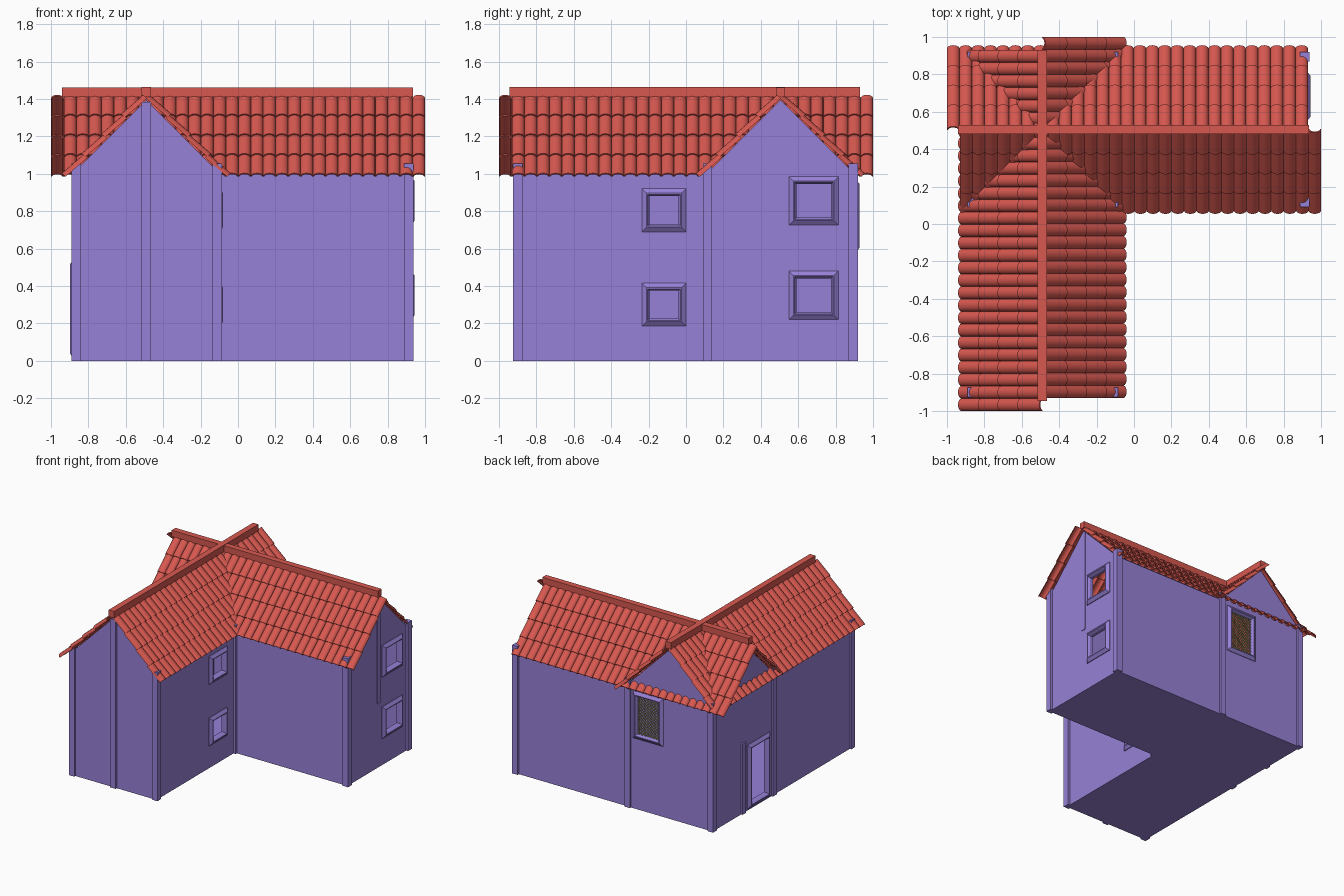
import bpy, bmesh, math
from mathutils import Vector

if "Cube" in bpy.data.objects:
    bpy.data.objects.remove(bpy.data.objects["Cube"])

CX, CY = -0.49, 0.505            # ridge centre lines of the two wings
S2 = math.sqrt(0.5)


def material(name, col):
    m = bpy.data.materials.new(name)
    m.diffuse_color = (*col, 1)
    m.use_nodes = True
    m.node_tree.nodes["Principled BSDF"].inputs["Base Color"].default_value = m.diffuse_color
    return m


RED = material("terracotta", (0.68, 0.098, 0.08))
PURPLE = material("purple_plaster", (0.31, 0.22, 0.68))
KHAKI = material("khaki_lattice", (0.42, 0.39, 0.18))


def finish(name, bm, mat):
    bmesh.ops.recalc_face_normals(bm, faces=bm.faces)
    me = bpy.data.meshes.new(name)
    bm.to_mesh(me)
    bm.free()
    me.materials.append(mat)
    ob = bpy.data.objects.new(name, me)
    bpy.context.collection.objects.link(ob)
    return ob


def loft(bm, rings, caps=True, wrap=False):
    vs = [[bm.verts.new(p) for p in r] for r in rings]
    n = len(vs[0])
    pairs = list(zip(vs, vs[1:])) + ([(vs[-1], vs[0])] if wrap else [])
    for a, b in pairs:
        for i in range(n):
            bm.faces.new((a[i], a[(i + 1) % n], b[(i + 1) % n], b[i]))
    if caps:
        bm.faces.new(vs[0])
        bm.faces.new(vs[-1])


def box(bm, lo, hi):
    loft(bm, [[(lo[0], lo[1], z), (hi[0], lo[1], z), (hi[0], hi[1], z), (lo[0], hi[1], z)]
              for z in (lo[2], hi[2])])


def wing(name, axis, a0, a1, half, z0, apex):
    """Gabled prism whose ridge runs along the given axis."""
    c = CY if axis == 'x' else CX
    prof = [(c - half, z0), (c + half, z0), (c + half, apex - half), (c, apex), (c - half, apex - half)]
    bm = bmesh.new()
    loft(bm, [[(a, u, z) if axis == 'x' else (u, a, z) for u, z in prof] for a in (a0, a1)])
    return finish(name, bm, PURPLE)


def boolean(ob, other, op):
    mod = ob.modifiers.new("cut", 'BOOLEAN')
    mod.operation, mod.object, mod.solver = op, other, 'EXACT'
    bpy.context.view_layer.objects.active = ob
    bpy.ops.object.modifier_apply(modifier=mod.name)
    bpy.data.objects.remove(other)


# hollow L-shaped walls, open under the roof
walls = wing("walls", 'x', -0.875, 0.92, 0.398, 0, 1.395)
boolean(walls, wing("wing_b", 'y', -0.91, 0.905, 0.386, 0, 1.395), 'UNION')
boolean(walls, wing("room_a", 'x', -0.855, 0.90, 0.378, 0.01, 1.6), 'DIFFERENCE')
boolean(walls, wing("room_b", 'y', -0.89, 0.885, 0.366, 0.01, 1.6), 'DIFFERENCE')

# openings: name, wall axis, outward sign, wall position, u range, z range
OPENINGS = [
    ("end_window_upper", 'x', 1, 0.92, 0.55, 0.815, 0.725, 0.985),
    ("end_window_lower", 'x', 1, 0.92, 0.55, 0.815, 0.22, 0.48),
    ("side_window_upper", 'x', 1, -0.104, -0.235, 0.0, 0.69, 0.92),
    ("side_window_lower", 'x', 1, -0.104, -0.235, 0.0, 0.185, 0.415),
    ("back_window", 'y', 1, 0.903, -0.43, -0.155, 0.58, 0.97),
    ("door", 'x', -1, -0.875, 0.17, 0.46, 0.015, 0.54),
]


def place(axis, s, wall, u, d, z):
    return (wall + s * d, u, z) if axis == 'x' else (u, wall + s * d, z)


for name, ax, s, wall, u0, u1, z0, z1 in OPENINGS:
    def rect(inset, d):
        return [place(ax, s, wall, u, d, z) for u, z in (
            (u0 + inset, z0 + inset), (u1 - inset, z0 + inset),
            (u1 - inset, z1 - inset), (u0 + inset, z1 - inset))]
    cut = bmesh.new()
    loft(cut, [rect(0.035, -0.05), rect(0.035, 0.05)])
    boolean(walls, finish("cutter", cut, PURPLE), 'DIFFERENCE')
    # bevelled frame
    bm = bmesh.new()
    loft(bm, [rect(0.0, -0.005), rect(0.0, 0.006), rect(0.024, 0.024),
              rect(0.03, 0.024), rect(0.04, 0.008), rect(0.04, -0.02)], caps=False)
    finish(name + "_frame", bm, PURPLE)

# diagonal lattice in the back window
bm = bmesh.new()
u0, u1, z0, z1, t = -0.39, -0.195, 0.62, 0.93, 0.005
for sgn in (1, -1):
    for i in range(-8, 25):
        c = i * 0.026
        pts = []
        # clip the diagonal u = a + sgn * v to the opening
        a = u0 + (c - 0.16 if sgn > 0 else c)
        v0, v1 = sorted(((u0 - a) * sgn, (u1 - a) * sgn))
        v0, v1 = max(0, v0), min(z1 - z0, v1)
        if v1 - v0 < 0.01:
            continue
        y = 0.903 + 0.002 * sgn
        loft(bm, [[(a + sgn * v - t, y - 0.002, z0 + v), (a + sgn * v + t, y - 0.002, z0 + v),
                   (a + sgn * v + t, y + 0.002, z0 + v), (a + sgn * v - t, y + 0.002, z0 + v)]
                  for v in (v0, v1)])
finish("window_lattice", bm, KHAKI)

# corner posts poking just through the eaves, plus gable posts
bm = bmesh.new()
for x, y in ((-0.865, -0.9), (-0.11, -0.9), (-0.11, 0.115), (0.912, 0.115),
             (0.912, 0.895), (-0.11, 0.895), (-0.865, 0.895), (-0.865, 0.115)):
    box(bm, (x - 0.025, y - 0.025, 0), (x + 0.025, y + 0.025, 1.055))
box(bm, (CX - 0.025, -0.925, 0), (CX + 0.025, -0.88, 1.385))
box(bm, (-0.89, 0.49, 0), (-0.86, 0.535, 0.58))
box(bm, (0.90, 0.49, 0.53), (0.926, 0.53, 1.37))
finish("posts", bm, PURPLE)

# roof tiles: thin arches, four overlapping courses per slope
N, ROWS, REACH = 29, 4, 0.422
STEP = REACH / S2 / ROWS


def slope(name, axis, sign, start, length=1.93):
    bm = bmesh.new()
    if axis == 'x':
        along, out, ridge = Vector((1, 0, 0)), Vector((0, sign, 0)), Vector((0, CY, 1.405))
    else:
        along, out, ridge = Vector((0, 1, 0)), Vector((sign, 0, 0)), Vector((CX, 0, 1.405))
    up = Vector((0, 0, 1))
    down, normal = (out - up) * S2, (out + up) * S2
    w = length / N
    prof = []
    for r, h, rng in ((w * 0.51, 0.027, range(9)), (w * 0.42, 0.018, range(8, -1, -1))):
        prof += [(-math.cos(i * math.pi / 8) * r, math.sin(i * math.pi / 8) * h) for i in rng]
    for k in range(N):
        for row in range(ROWS):
            rings = []
            for d, lift in ((row * STEP, -0.003), ((row + 1) * STEP + 0.006, 0.008)):
                o = ridge + along * (start + (k + 0.5) * w) + down * d + normal * lift
                rings.append([o + along * a + normal * h for a, h in prof])
            loft(bm, rings)
    ob = finish(name, bm, RED)
    bpy.ops.object.select_all(action='DESELECT')
    ob.select_set(True)
    bpy.context.view_layer.objects.active = ob
    bpy.ops.object.shade_smooth_by_angle(angle=math.radians(40))


slope("roof_front_slope", 'x', -1, -0.93)
slope("roof_back_slope", 'x', 1, -1.0)
slope("roof_left_slope", 'y', -1, -1.0)
slope("roof_right_slope", 'y', 1, -0.93)

# ridge beams
bm = bmesh.new()
box(bm, (-0.94, CY - 0.025, 1.41), (0.935, CY + 0.025, 1.462))
box(bm, (CX - 0.025, -0.945, 1.41), (CX + 0.025, 0.93, 1.465))
finish("ridge_beams", bm, RED)
